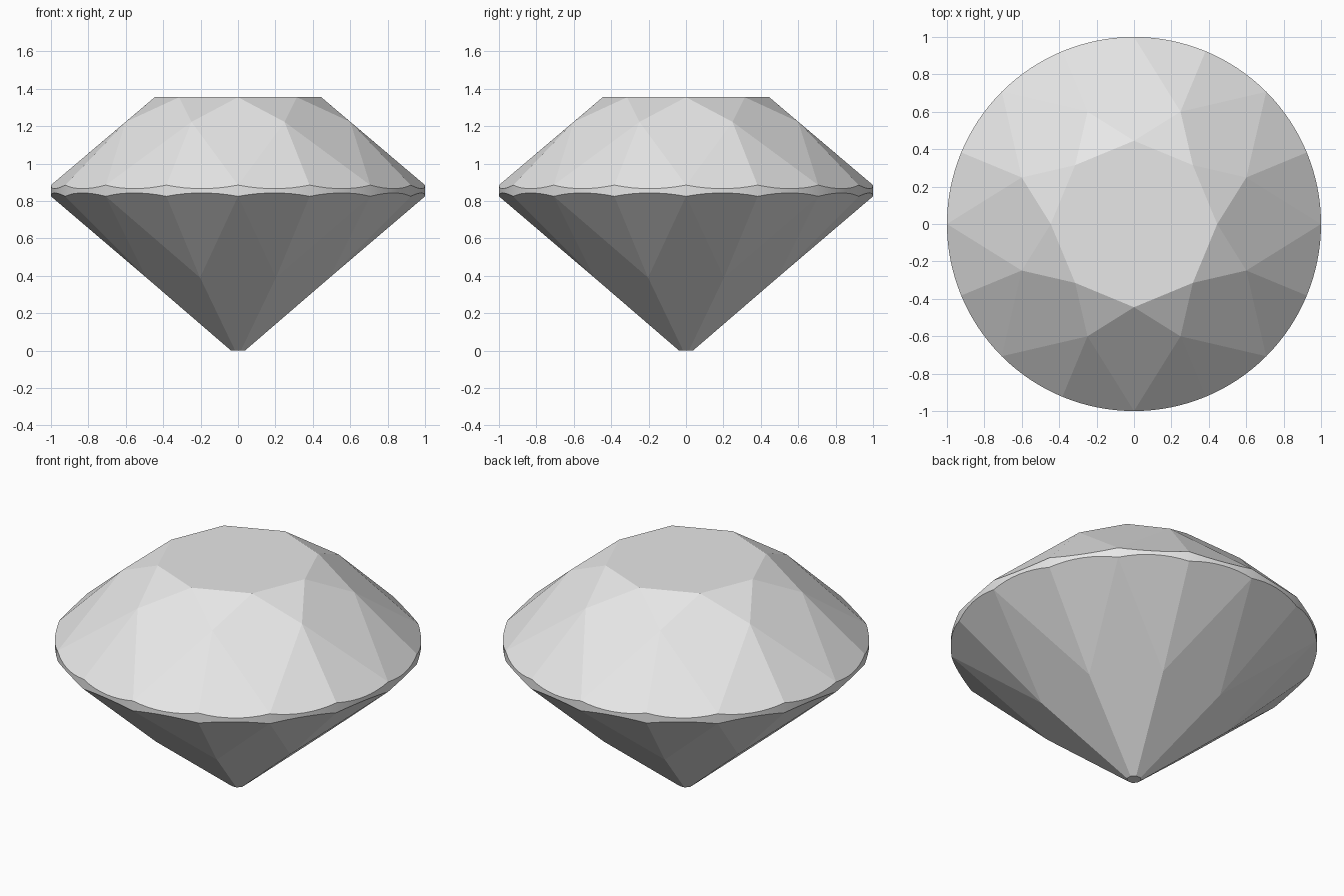
import bpy
import bmesh
from math import cos, sin, pi

cube = bpy.data.objects.get("Cube")
if cube:
    bpy.data.objects.remove(cube, do_unlink=True)

# Proportions of the round brilliant cut
STEP = pi / 8            # one sixteenth of a turn
ARC = 8                  # girdle segments per sixteenth
TABLE_R, TABLE_Z = 0.445, 1.355
STAR_R, STAR_Z = 0.65, 1.223
GIRDLE_TOP, GIRDLE_LOW = 0.885, 0.825
PAVILION_R, PAVILION_Z = 0.53, 0.39
CULET_R = 0.04

mat = bpy.data.materials.new("Pale grey gem")
mat.use_nodes = True
colour = (0.8, 0.8, 0.8, 1)
mat.diffuse_color = colour
mat.node_tree.nodes["Principled BSDF"].inputs["Base Color"].default_value = colour

bm = bmesh.new()


def ring(radius, z, offset):
    """Eight corners, starting at a whole (0) or odd (1) sixteenth."""
    angles = [(2 * i + offset) * STEP for i in range(8)]
    return [bm.verts.new((radius * cos(a), radius * sin(a), z)) for a in angles]


def girdle_line(z, inner_r, inner_z):
    """Scalloped line where the half facets' planes cut the unit cylinder."""
    edge = cos(STEP / 2)
    slope = (inner_z - z) / (edge * (1 - inner_r))
    line = []
    for i in range(16 * ARC):
        a = i * STEP / ARC
        away = (i % ARC) * STEP / ARC - STEP / 2
        line.append(bm.verts.new((cos(a), sin(a), z - slope * (cos(away) - edge))))
    return line


def arc(line, sixteenth):
    return [line[(sixteenth * ARC + k) % len(line)] for k in range(ARC + 1)]


table = ring(TABLE_R, TABLE_Z, 0)
star = ring(STAR_R, STAR_Z, 1)
top = girdle_line(GIRDLE_TOP, STAR_R, STAR_Z)
low = girdle_line(GIRDLE_LOW, PAVILION_R, PAVILION_Z)
pavilion = ring(PAVILION_R, PAVILION_Z, 1)
culet = ring(CULET_R, 0, 1)

# Table and culet
bm.faces.new(table)
bm.faces.new(culet[::-1])

for i in range(8):
    n = (i + 1) % 8
    corner = 2 * i * ARC
    # Crown: star and kite facets
    bm.faces.new((table[i], star[i], table[n]))
    bm.faces.new((table[i], star[i - 1], top[corner], star[i]))
    # Pavilion: main facets
    bm.faces.new((low[corner], pavilion[i - 1], culet[i - 1], culet[i], pavilion[i]))
    # Half facets on either side of each odd sixteenth
    for s in (2 * i, 2 * i + 1):
        bm.faces.new([star[i]] + arc(top, s))
        bm.faces.new([pavilion[i]] + arc(low, s)[::-1])

# Smooth polished girdle band
for i in range(len(top)):
    n = (i + 1) % len(top)
    bm.faces.new((low[i], low[n], top[n], top[i])).smooth = True

bmesh.ops.recalc_face_normals(bm, faces=bm.faces)

# Keep the girdle's rims crisp
for e in bm.edges:
    e.smooth = all(f.smooth for f in e.link_faces)

mesh = bpy.data.meshes.new("cut_gem")
bm.to_mesh(mesh)
bm.free()
mesh.materials.append(mat)
gem = bpy.data.objects.new("cut_gem", mesh)
bpy.context.collection.objects.link(gem)
